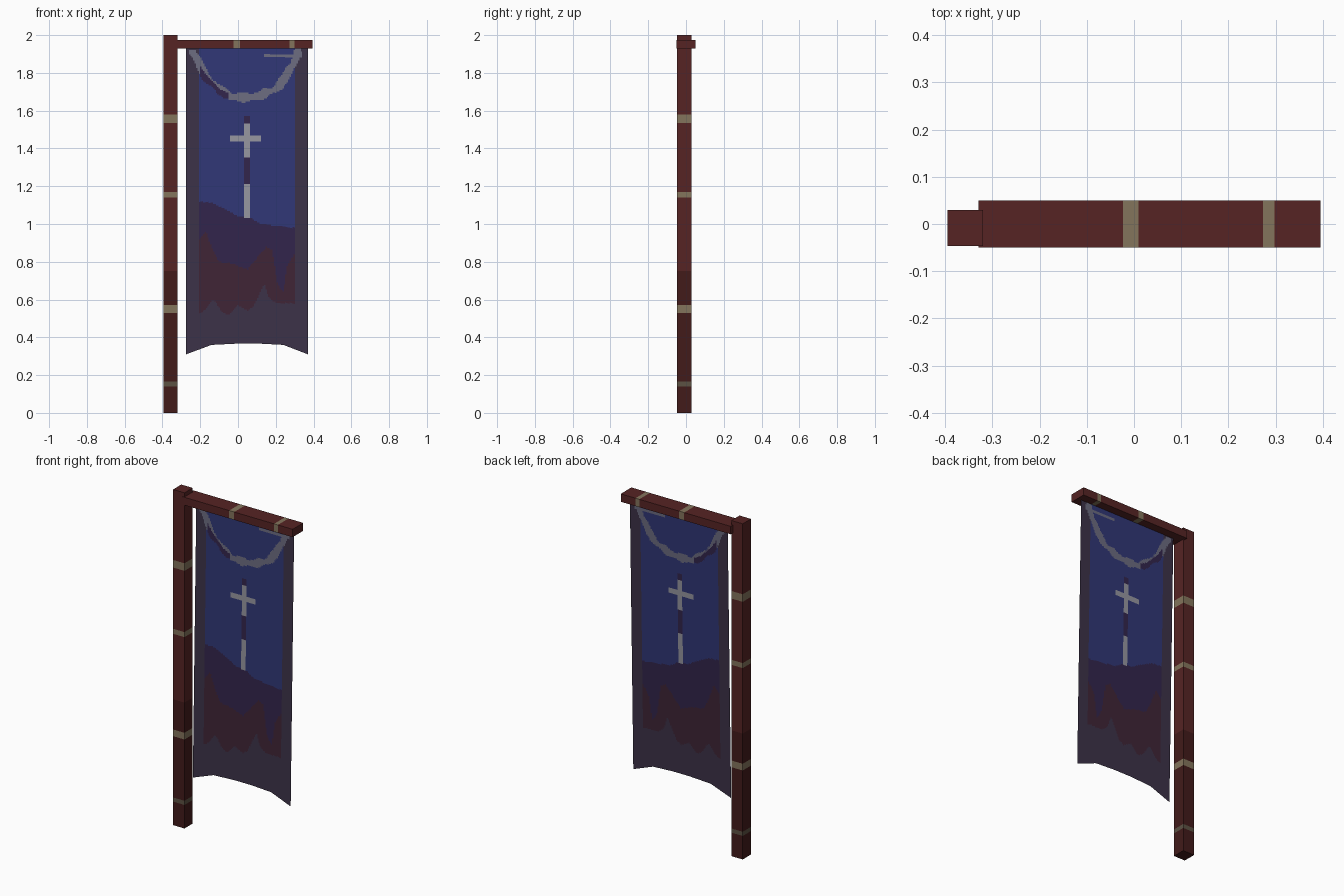
import bpy, bmesh, math

if "Cube" in bpy.data.objects:
    bpy.data.objects.remove(bpy.data.objects["Cube"])


def material(name, rgb):
    m = bpy.data.materials.new(name)
    lin = [((c / 255 + 0.055) / 1.055) ** 2.4 for c in rgb]
    m.diffuse_color = (*lin, 1)
    m.use_nodes = True
    m.node_tree.nodes["Principled BSDF"].inputs["Base Color"].default_value = m.diffuse_color
    return m


RED = material("red wood", (86, 36, 36))
DARK_RED = material("dark red wood", (66, 27, 26))
TAN = material("tan binding", (132, 117, 92))
DARK_TAN = material("dull binding", (92, 82, 68))
BLUE = material("blue cloth", (48, 55, 118))
PURPLE = material("purple cloth", (50, 36, 76))
MAROON = material("maroon stain", (63, 36, 54))
BORDER = material("grey purple border", (60, 50, 72))
GREY = material("grey garland", (108, 108, 128))
WHITE = material("pale emblem", (150, 150, 160))


def finish(bm, name, mats):
    me = bpy.data.meshes.new(name)
    bm.to_mesh(me)
    bm.free()
    for m in mats:
        me.materials.append(m)
    ob = bpy.data.objects.new(name, me)
    bpy.context.collection.objects.link(ob)
    return ob


def beam(name, place, cuts, slots, mats):
    """Square beam: one ring of four corners per cut, one material slot per section."""
    bm = bmesh.new()
    rings = [[bm.verts.new(place(t, a, b)) for a, b in ((0, 0), (1, 0), (1, 1), (0, 1))] for t in cuts]
    for r0, r1, slot in zip(rings, rings[1:], slots):
        for i in range(4):
            j = (i + 1) % 4
            bm.faces.new((r0[i], r0[j], r1[j], r1[i])).material_index = slot
    bm.faces.new(rings[0]).material_index = slots[0]
    bm.faces.new(rings[-1]).material_index = slots[-1]
    bmesh.ops.recalc_face_normals(bm, faces=bm.faces)
    return finish(bm, name, mats)


# upright pole with four bindings, darker towards the ground
beam("pole", lambda t, a, b: (-0.395 + 0.075 * a, -0.047 + 0.077 * b, t),
     [0, 0.14, 0.165, 0.53, 0.57, 0.75, 1.14, 1.17, 1.535, 1.58, 2.0],
     [1, 3, 1, 2, 1, 0, 2, 0, 2, 0], [RED, DARK_RED, TAN, DARK_TAN])

# cross bar with two bindings
beam("cross_bar", lambda t, a, b: (t, -0.05 + 0.1 * a, 1.928 + 0.047 * b),
     [-0.33, -0.023, 0.01, 0.273, 0.298, 0.395], [0, 1, 0, 1, 0], [RED, TAN])


def poly(points, x):
    """Height of a polyline at x."""
    if x <= points[0][0]:
        return points[0][1]
    for (x0, z0), (x1, z1) in zip(points, points[1:]):
        if x <= x1:
            return z0 + (z1 - z0) * (x - x0) / (x1 - x0)
    return points[-1][1]


def distance(points, x, z):
    best = 9
    for (x0, z0), (x1, z1) in zip(points, points[1:]):
        dx, dz = x1 - x0, z1 - z0
        t = max(0, min(1, ((x - x0) * dx + (z - z0) * dz) / (dx * dx + dz * dz)))
        best = min(best, math.hypot(x - x0 - t * dx, z - z0 - t * dz))
    return best


HEM = [(-0.275, 0.31), (-0.14, 0.36), (0.0, 0.367), (0.11, 0.367), (0.24, 0.36), (0.37, 0.31)]
BLUE_END = [(-0.2, 1.12), (-0.13, 1.11), (-0.05, 1.07), (0, 1.04), (0.07, 1.03), (0.12, 1.0), (0.3, 0.98)]
PURPLE_END = [(-0.2, 0.92), (-0.17, 0.96), (-0.14, 0.88), (-0.1, 0.8), (-0.03, 0.79), (0.05, 0.76),
              (0.1, 0.82), (0.15, 0.88), (0.18, 0.86), (0.21, 0.68), (0.24, 0.64), (0.26, 0.78), (0.3, 0.84)]
STAIN_END = [(-0.22, 0.53), (-0.19, 0.53), (-0.13, 0.6), (-0.08, 0.53), (-0.05, 0.52), (0, 0.57),
             (0.05, 0.54), (0.08, 0.56), (0.14, 0.68), (0.16, 0.62), (0.2, 0.58), (0.3, 0.58)]
GARLAND = [(-0.24, 1.91), (-0.2, 1.83), (-0.16, 1.77), (-0.1, 1.71), (-0.03, 1.672), (0.05, 1.67),
           (0.12, 1.68), (0.19, 1.71), (0.25, 1.77), (0.29, 1.84), (0.31, 1.91)]
CLOTH = [BLUE, PURPLE, MAROON, BORDER, GREY, WHITE]


def cloth_colour(x, z):
    # emblem: short cross arm on a long broken staff
    if -0.04 < x < 0.12 and 1.435 < z < 1.472:
        return WHITE
    if 0.03 < x < 0.062 and 0.92 < z < 1.57:
        return WHITE if 1.35 < z < 1.53 or 1.03 < z < 1.21 else PURPLE
    # hanging garland, worn dark on its left side
    if distance(GARLAND, x, z) < 0.021 + 0.006 * math.sin(60 * x):
        worn = -0.2 < x < -0.05 and z < poly(GARLAND, x) + 0.008
        return PURPLE if worn else GREY
    if 0.14 < x < 0.34 and 1.882 < z < 1.902:
        return GREY
    # side borders and the stained lower half
    if x < -0.205 or x > 0.302 or z < poly(STAIN_END, x):
        return BORDER
    if z < poly(PURPLE_END, x):
        return MAROON
    return PURPLE if z < poly(BLUE_END, x) else BLUE


# banner cloth: one thin sheet, hanging slightly forward at the hem
NX, NZ, TOP = 86, 200, 1.93
bm = bmesh.new()
grid = []
for i in range(NX + 1):
    x = -0.275 + 0.645 * i / NX
    low = poly(HEM, x)
    column = []
    for k in range(NZ + 1):
        z = low + (TOP - low) * k / NZ
        column.append(bm.verts.new((x, -0.032 * (TOP - z) / 1.6, z)))
    grid.append(column)
for i in range(NX):
    for k in range(NZ):
        f = bm.faces.new((grid[i][k], grid[i + 1][k], grid[i + 1][k + 1], grid[i][k + 1]))
        c = f.calc_center_median()
        f.material_index = CLOTH.index(cloth_colour(c.x, c.z))
finish(bm, "banner_cloth", CLOTH)
